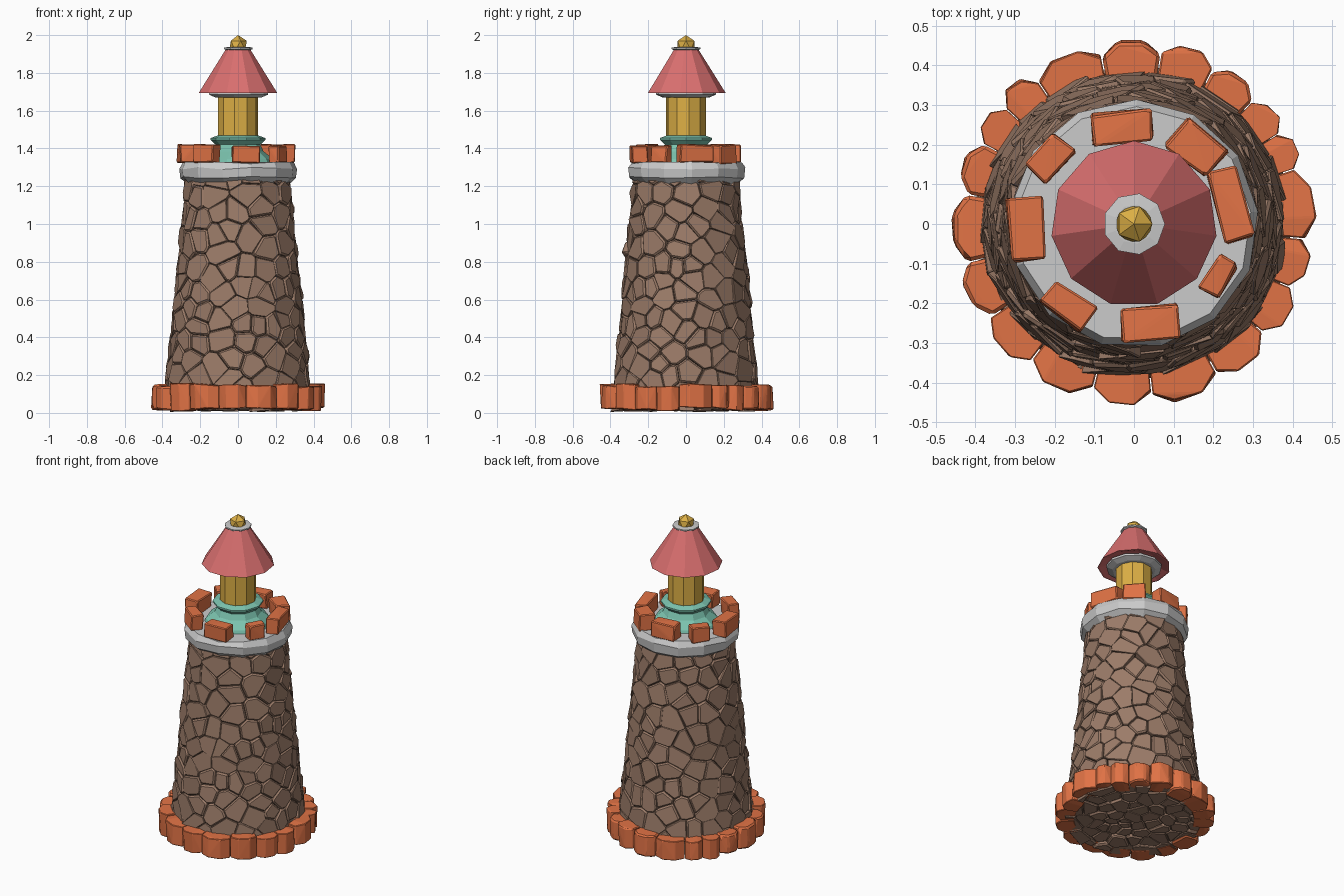
import bpy, bmesh, random
from math import sin, cos, pi, radians
from mathutils import Vector, Matrix

if "Cube" in bpy.data.objects:
    bpy.data.objects.remove(bpy.data.objects["Cube"])

random.seed(7)


def material(name, rgb):
    m = bpy.data.materials.new(name)
    m.diffuse_color = (*rgb, 1)
    m.use_nodes = True
    m.node_tree.nodes["Principled BSDF"].inputs["Base Color"].default_value = m.diffuse_color
    return m


BROWN = material("brown_stone", (0.33, 0.20, 0.14))
ORANGE = material("orange_stone", (0.75, 0.17, 0.06))
RED = material("roof_red", (0.70, 0.16, 0.16))
YELLOW = material("lamp_yellow", (0.72, 0.43, 0.06))
TEAL = material("teal", (0.20, 0.55, 0.43))


def finish(bm, name, mat=None):
    bmesh.ops.recalc_face_normals(bm, faces=bm.faces[:])
    me = bpy.data.meshes.new(name)
    bm.to_mesh(me)
    bm.free()
    ob = bpy.data.objects.new(name, me)
    bpy.context.collection.objects.link(ob)
    if mat:
        me.materials.append(mat)
    return ob


def lathe(name, profile, sides, mat=None, turn=0.0, jitter=0.0):
    """Faceted solid of revolution from (radius, z) points, capped at both ends."""
    bm = bmesh.new()
    rings = []
    for r, z in profile:
        rings.append([bm.verts.new((r * cos(a), r * sin(a), z + random.uniform(-jitter, jitter)))
                      for a in (turn + 2 * pi * i / sides for i in range(sides))])
    for lo, hi in zip(rings, rings[1:]):
        for i in range(sides):
            j = (i + 1) % sides
            bm.faces.new((lo[i], lo[j], hi[j], hi[i]))
    bm.faces.new(rings[0][::-1])
    bm.faces.new(rings[-1])
    return finish(bm, name, mat)


def add_to(target, bm):
    me = bpy.data.meshes.new("tmp")
    bm.to_mesh(me)
    bm.free()
    target.from_mesh(me)
    bpy.data.meshes.remove(me)


def clip(bm, co, no):
    """Cut a convex solid with a plane, keep the inner side and close it."""
    res = bmesh.ops.bisect_plane(bm, geom=bm.verts[:] + bm.edges[:] + bm.faces[:], dist=1e-5,
                                 plane_co=co, plane_no=no, clear_outer=True)
    rim = [e for e in bm.edges if e.is_boundary]
    if rim:
        bmesh.ops.edgeloop_fill(bm, edges=rim)


def chamfer(bm, offset):
    bmesh.ops.dissolve_limit(bm, angle_limit=radians(3), verts=bm.verts[:], edges=bm.edges[:])
    bmesh.ops.bevel(bm, geom=bm.edges[:], offset=offset, segments=1, profile=0.5,
                    affect='EDGES', clamp_overlap=True)


def hull_block(target, points, offset):
    bm = bmesh.new()
    for p in points:
        bm.verts.new(p)
    bmesh.ops.convex_hull(bm, input=bm.verts[:])
    chamfer(bm, offset)
    add_to(target, bm)


# Tower: fractured stones around a tapered core
def radius(z):
    return 0.394 - 0.098 * z


def scatter(count, make, stretch):
    pts = []
    for _ in range(count):
        options = [make() for _ in range(14)]
        pts.append(max(options, key=lambda p: min(
            [(p - q).xy.length_squared + ((p - q).z / stretch) ** 2 for q in pts] or [1])))
    return pts


def wall_seed():
    z, a = random.uniform(0.03, 1.32), random.uniform(0, 2 * pi)
    r = radius(z) - 0.03
    return Vector((r * cos(a), r * sin(a), z))


def floor_seed():
    r, a = 0.29 * random.random() ** 0.5, random.uniform(0, 2 * pi)
    return Vector((r * cos(a), r * sin(a), 0.05))


wall = scatter(235, wall_seed, 1.3)
floor = scatter(40, floor_seed, 1.0)
seeds = wall + floor
tower = bmesh.new()
for n, s in enumerate(seeds):
    bm = bmesh.new()
    bmesh.ops.create_cube(bm, size=0.4, matrix=Matrix.Translation(s))
    tilt = Vector([random.uniform(-0.07, 0.07) for _ in range(3)])
    if n < len(wall):
        out = Vector((s.x, s.y, 0)).normalized()
        out.z = 0.098
        out.normalize()
        clip(bm, s + out * random.uniform(0.028, 0.036), (out + tilt).normalized())
        clip(bm, s - out * 0.07, -out)
    else:
        clip(bm, s + Vector((0, 0, 0.04)), Vector((0, 0, 1)))
    clip(bm, Vector((s.x, s.y, random.uniform(0.008, 0.025))), (Vector((0, 0, -1)) + tilt).normalized())
    clip(bm, Vector((0, 0, 1.318)), Vector((0, 0, 1)))
    near = sorted((q for q in seeds if q is not s and (q - s).length < 0.32),
                  key=lambda q: (q - s).length)
    for q in near:
        if not bm.faces:
            break
        d = (q - s).normalized()
        clip(bm, (s + q) / 2 - d * 0.001, d)
    if len(bm.faces) > 3:
        chamfer(bm, 0.009)
        add_to(tower, bm)
    else:
        bm.free()
finish(tower, "tower_stones", BROWN)
lathe("tower_core", [(radius(0) - 0.025, 0.03), (radius(1.3) - 0.025, 1.3)], 32, BROWN)

# Footing: ring of orange stones with irregular widths
edges = [-5, 19, 32, 46, 63, 81, 101, 124, 138, 152, 170, 193, 213, 233, 256, 276, 299, 320, 338, 355]
footing = bmesh.new()
for a0, a1 in zip(edges, edges[1:]):
    pts = []
    zt = random.uniform(0.135, 0.155)
    zb = random.uniform(0.012, 0.028)
    ro = random.uniform(0.445, 0.465)
    for t, r_off in ((0.01, -0.025), (0.3, 0.004), (0.7, 0.004), (0.99, -0.025)):
        a = radians(a0 + (a1 - a0) * t)
        for z in (zb, zt):
            j = random.uniform(-0.006, 0.006)
            for r in (0.345, ro + r_off + j):
                pts.append((r * cos(a), r * sin(a), z + j))
    hull_block(footing, pts, 0.009)
finish(footing, "footing_stones", ORANGE)

# Grey collar carrying the gallery
lathe("collar", [(0.262, 1.205), (0.308, 1.245), (0.314, 1.295), (0.296, 1.325)], 13,
      turn=0.1, jitter=0.007)

# Battlement blocks: x, y, length, depth, direction of the long side
blocks = [(-0.03, 0.245, 0.15, 0.075, 6), (0.16, 0.19, 0.13, 0.09, -40),
          (0.24, 0.05, 0.18, 0.075, -75), (0.213, -0.132, 0.10, 0.055, 58),
          (0.043, -0.25, 0.15, 0.085, 4), (-0.165, -0.205, 0.13, 0.07, -35),
          (-0.27, -0.012, 0.155, 0.09, 95), (-0.212, 0.165, 0.115, 0.08, 48)]
battlement = bmesh.new()
for x, y, length, depth, deg in blocks:
    place = Matrix.Translation((x, y, 1.37)) @ Matrix.Rotation(radians(deg), 4, 'Z')
    pts = [place @ Vector((length / 2 * i, depth / 2 * j, 0.048 * k))
           + Vector([random.uniform(-0.006, 0.006) for _ in range(3)])
           for i in (-1, 1) for j in (-1, 1) for k in (-1, 1)]
    hull_block(battlement, pts, 0.005)
finish(battlement, "battlement_blocks", ORANGE)

# Lantern: flared teal foot, yellow lamp room, grey eave ring
lathe("lantern_foot", [(0.195, 1.32), (0.185, 1.345), (0.135, 1.385), (0.118, 1.42),
                       (0.145, 1.445), (0.145, 1.455), (0.11, 1.468)], 10, TEAL)
lathe("lamp_room", [(0.106, 1.46), (0.106, 1.69)], 10, YELLOW, turn=0.15)
lathe("eave_ring", [(0.125, 1.67), (0.16, 1.685), (0.16, 1.698), (0.12, 1.71)], 11)

# Roof: hollow-edged cone with a grey cap ring and a faceted finial
lathe("roof", [(0.155, 1.71), (0.20, 1.694), (0.21, 1.694), (0.062, 1.93)], 11, RED, turn=pi / 2)
lathe("cap_ring", [(0.06, 1.918), (0.078, 1.926), (0.078, 1.934), (0.05, 1.938)], 9)
bm = bmesh.new()
bmesh.ops.create_icosphere(bm, subdivisions=1, radius=0.052,
                           matrix=Matrix.Translation((0, 0, 1.945)) @ Matrix.Diagonal((1, 1, 1.06, 1)))
finish(bm, "finial", YELLOW)
